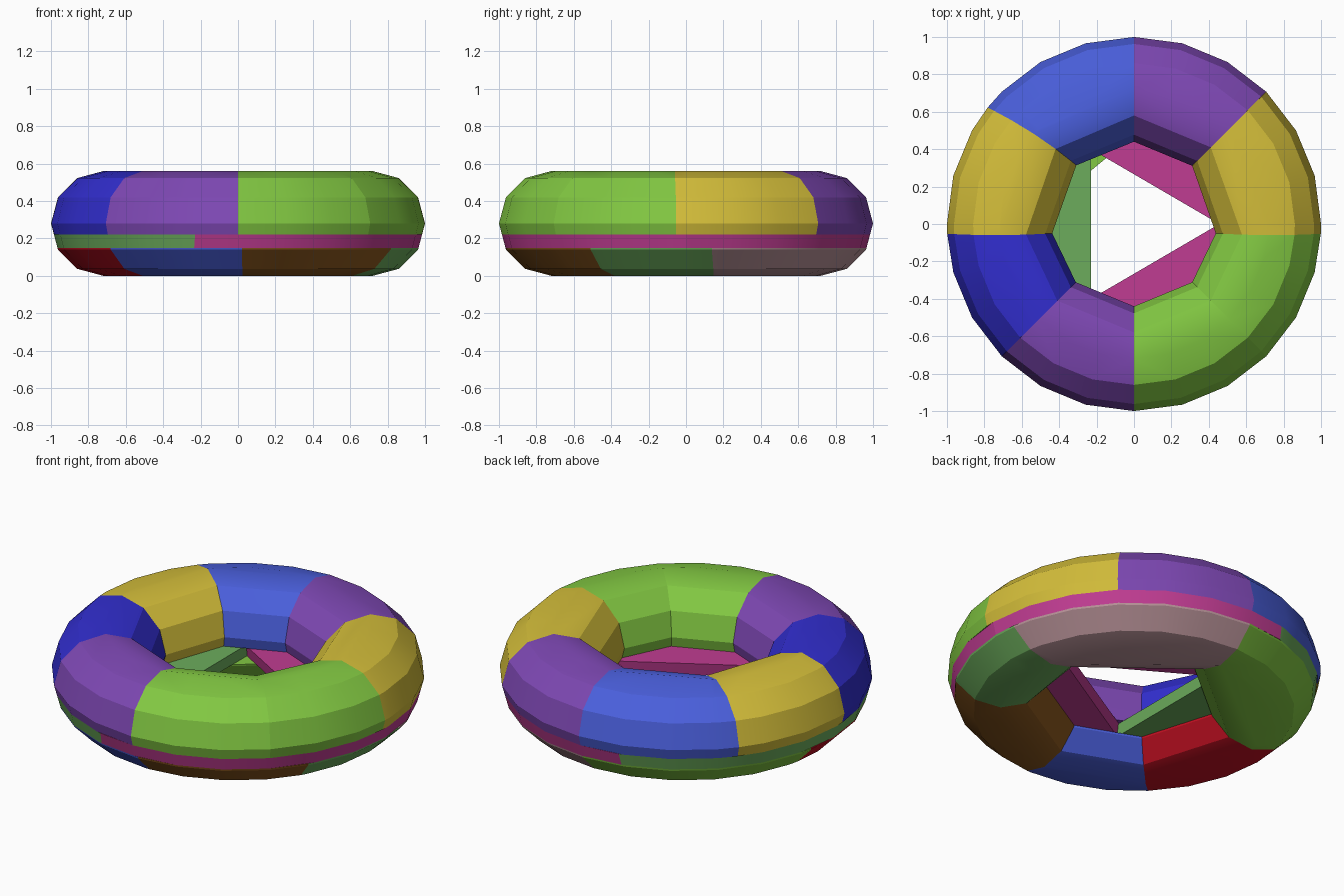
import bpy, bmesh, math

if "Cube" in bpy.data.objects:
    bpy.data.objects.remove(bpy.data.objects["Cube"], do_unlink=True)

MAJOR, TUBE = 0.72, 0.28


def material(name, rgb):
    """Flat material from display colour values."""
    lin = [((c / 255 + 0.055) / 1.055) ** 2.4 if c > 10 else c / 255 / 12.92 for c in rgb]
    m = bpy.data.materials.new(name)
    m.use_nodes = True
    m.diffuse_color = (*lin, 1)
    m.node_tree.nodes["Principled BSDF"].inputs["Base Color"].default_value = (*lin, 1)
    return m


MATS = {n: material(n, c) for n, c in {
    "lime green": (130, 200, 66), "yellow": (212, 190, 58),
    "purple": (126, 72, 180), "sky blue": (74, 95, 220),
    "deep blue": (50, 46, 208), "magenta": (192, 60, 146),
    "leaf green": (108, 172, 92), "red": (196, 16, 34),
    "brown": (140, 88, 30), "dusty pink": (184, 146, 152)}.items()}


def tube_slice(z0, z1):
    """Points (radius, height) of the twelve-sided tube section between two heights."""
    ring = [(MAJOR + TUBE * math.cos(i * math.pi / 6), TUBE + TUBE * math.sin(i * math.pi / 6))
            for i in range(12)]
    pts = [p for p in ring if z0 < p[1] < z1 or abs(p[1] - z0) < 1e-4 or abs(p[1] - z1) < 1e-4]
    for (r0, h0), (r1, h1) in zip(ring, ring[1:] + ring[:1]):
        for z in (z0, z1):
            if (h0 - z) * (h1 - z) < -1e-9:
                pts.append((r0 + (r1 - r0) * (z - h0) / (h1 - h0), z))
    return pts


def segment(name, colour, start, end, z0, z1):
    """Convex block around an arc; start and end are (inner angle, outer angle)."""
    bm = bmesh.new()
    for r, z in tube_slice(z0, z1):
        t = (r - MAJOR + TUBE) / (2 * TUBE)
        a = start[0] + (start[1] - start[0]) * t
        b = end[0] + (end[1] - end[0]) * t
        steps = [s for s in range(-360, 361, 15) if a + 0.5 < s < b - 0.5]
        for d in [a, *steps, b]:
            w = math.radians(d)
            bm.verts.new((r * math.cos(w), r * math.sin(w), z))
    hull = bmesh.ops.convex_hull(bm, input=bm.verts)
    loose = {v for v in hull["geom_interior"] + hull["geom_unused"]
             if isinstance(v, bmesh.types.BMVert)}
    bmesh.ops.delete(bm, geom=list(loose), context='VERTS')
    bmesh.ops.dissolve_limit(bm, angle_limit=math.radians(1), verts=bm.verts, edges=bm.edges)
    bmesh.ops.recalc_face_normals(bm, faces=bm.faces)
    mesh = bpy.data.meshes.new(name)
    bm.to_mesh(mesh)
    bm.free()
    mesh.materials.append(MATS[colour])
    ob = bpy.data.objects.new(name, mesh)
    bpy.context.collection.objects.link(ob)
    bpy.ops.object.select_all(action='DESELECT')
    ob.select_set(True)
    bpy.context.view_layer.objects.active = ob
    bpy.ops.object.shade_smooth_by_angle(angle=math.radians(20))


def layer(name, z0, z1, cuts, colours):
    """Ring of segments between successive cuts."""
    for i, colour in enumerate(colours):
        segment(f"{name}_segment_{i + 1}", colour, cuts[i], cuts[i + 1], z0, z1)


# Upper layer: eight blocks around an octagonal hole
layer("upper", 0.22, 0.56,
      [(-173.5, -177), (-135, -135), (-90, -90), (-45, -45), (-6.5, -3), (45, 45),
       (90, 90), (134.5, 141.5), (186.5, 183)],
      ["deep blue", "purple", "lime green", "lime green", "yellow", "purple", "sky blue", "yellow"])

# Middle layer: three thin slabs around a triangular hole
layer("middle", 0.15, 0.22,
      [(-120, -103), (0, 0), (120, 103), (240, 257)],
      ["magenta", "magenta", "leaf green"])

# Lower layer: six blocks around an irregular hole
layer("lower", 0.0, 0.15,
      [(-191, -191), (-135, -135), (-87.5, -88.8), (-32, -32), (16, 7.7), (90, 90), (169, 169)],
      ["red", "sky blue", "brown", "leaf green", "dusty pink", "lime green"])
